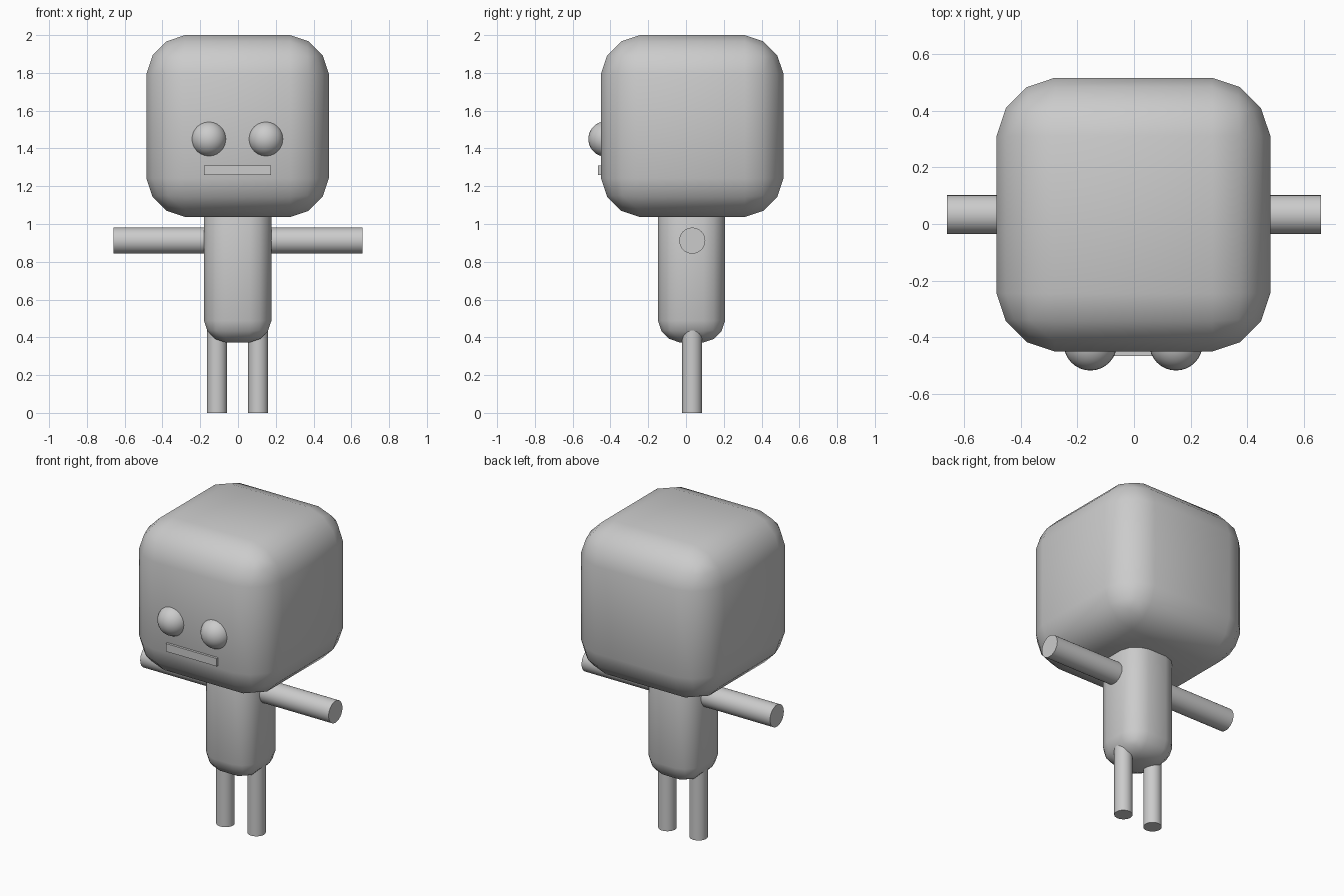
import bpy, bmesh, math

if "Cube" in bpy.data.objects:
    bpy.data.objects.remove(bpy.data.objects["Cube"])

CY = 0.033  # depth centre of the figure


def smooth(obj, name):
    obj.name = name
    bpy.ops.object.shade_smooth_by_angle(angle=math.radians(42))
    return obj


def box(name, lo, hi, bevel=0.0):
    size = [b - a for a, b in zip(lo, hi)]
    bpy.ops.mesh.primitive_cube_add(size=1, location=[(a + b) / 2 for a, b in zip(lo, hi)])
    obj = bpy.context.object
    obj.name = name
    bm = bmesh.new()
    bm.from_mesh(obj.data)
    bmesh.ops.scale(bm, vec=size, verts=bm.verts)
    if bevel:
        bmesh.ops.bevel(bm, geom=bm.edges[:], offset=bevel, offset_type='OFFSET',
                        segments=3, profile=0.46, affect='EDGES')
    bm.to_mesh(obj.data)
    bm.free()
    if bevel:
        smooth(obj, name)
    return obj


def rod(name, radius, length, loc, rot=(0, 0, 0)):
    bpy.ops.mesh.primitive_cylinder_add(vertices=32, radius=radius, depth=length,
                                        location=loc, rotation=rot)
    return smooth(bpy.context.object, name)


# Head and torso: rounded blocks
box("head", (-0.485, -0.45, 1.037), (0.481, 0.516, 2.0), 0.205)
box("torso", (-0.18, -0.148, 0.373), (0.177, 0.207, 1.2), 0.115)

# Mouth bar
box("mouth", (-0.18, -0.465, 1.26), (0.176, -0.42, 1.31))

for side, s in (("left", 1), ("right", -1)):
    # Eye
    bpy.ops.mesh.primitive_uv_sphere_add(segments=32, ring_count=16, radius=0.094,
                                         location=(-0.003 + s * 0.151, -0.423, 1.45))
    smooth(bpy.context.object, side + "_eye")
    # Arm
    rod(side + "_arm", 0.069, 0.54, (s * 0.39, CY, 0.912), (0, math.pi / 2, 0))
    # Leg
    rod(side + "_leg", 0.053, 0.5, (s * 0.109 - 0.002, CY, 0.25))
